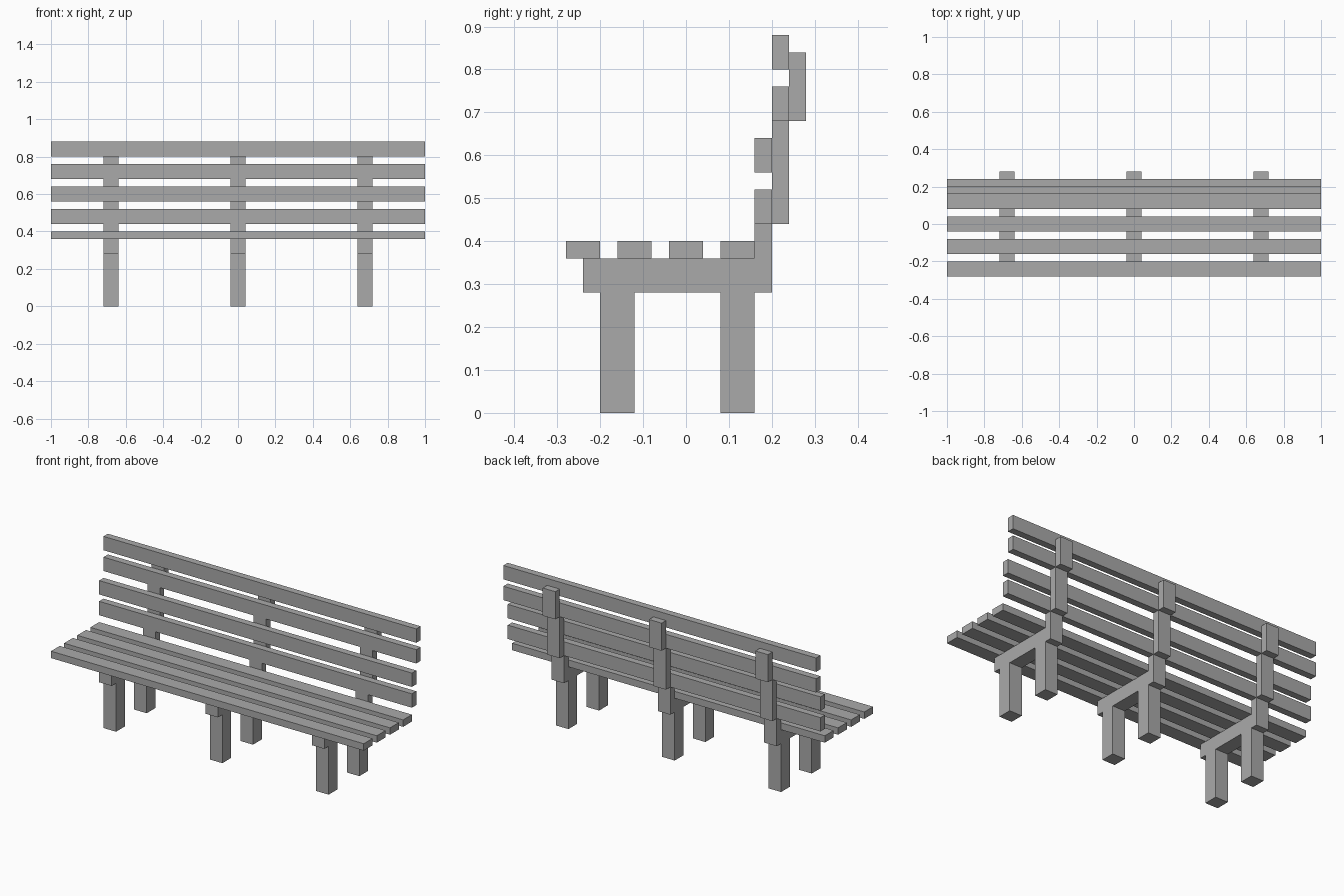
import bpy
import bmesh
from mathutils import Matrix, Vector

if "Cube" in bpy.data.objects:
    bpy.data.objects.remove(bpy.data.objects["Cube"], do_unlink=True)

# One plain grey for the whole bench
grey = bpy.data.materials.new("plain_grey")
grey.use_nodes = True
colour = (0.4, 0.4, 0.4, 1)
grey.diffuse_color = colour
grey.node_tree.nodes["Principled BSDF"].inputs["Base Color"].default_value = colour

THICK = 0.04   # board thickness
WIDE = 0.08    # board, leg and post width
PITCH = 0.12   # spacing from one board to the next


def box(name, low, size):
    """Flat-shaded box given its lowest corner and its size."""
    low, size = Vector(low), Vector(size)
    bm = bmesh.new()
    matrix = Matrix.Translation(low + size / 2) @ Matrix.Diagonal((*size, 1))
    bmesh.ops.create_cube(bm, size=1, matrix=matrix)
    mesh = bpy.data.meshes.new(name)
    bm.to_mesh(mesh)
    bm.free()
    mesh.materials.append(grey)
    obj = bpy.data.objects.new(name, mesh)
    bpy.context.collection.objects.link(obj)
    return obj


# Three support frames: legs, seat rail and a stepped back post
for side, centre in (("right", -0.68), ("middle", 0), ("left", 0.68)):
    x = centre - WIDE / 2
    box(f"{side}_front_leg", (x, -0.2, 0), (WIDE, WIDE, 0.28))
    box(f"{side}_back_leg", (x, 0.08, 0), (WIDE, WIDE, 0.28))
    box(f"{side}_seat_rail", (x, -0.24, 0.28), (WIDE, 0.44, WIDE))
    for part, y, z, height in (("lower", 0.16, 0.36, 0.08),
                               ("middle", 0.2, 0.44, 0.24),
                               ("upper", 0.24, 0.68, 0.16)):
        box(f"{side}_{part}_back_post", (x, y, z), (WIDE, THICK, height))

# Four seat slats and four backrest slats, the upper pair set further back
for i in range(4):
    box(f"seat_slat_{i + 1}", (-1, -0.28 + i * PITCH, 0.36), (2, WIDE, THICK))
    y = 0.16 if i < 2 else 0.2
    box(f"back_slat_{i + 1}", (-1, y, 0.44 + i * PITCH), (2, THICK, WIDE))
